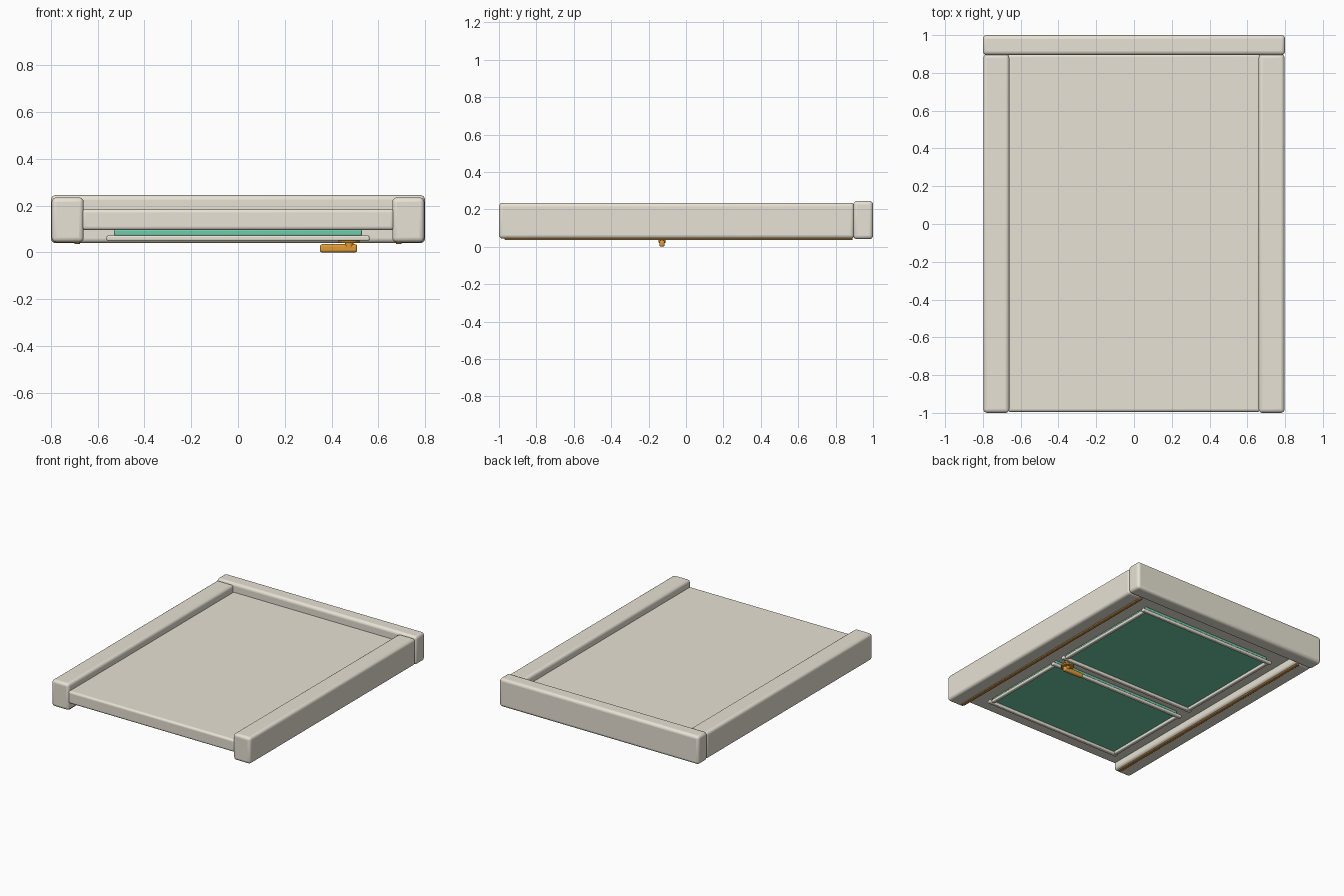
import bpy, bmesh
from math import radians

if "Cube" in bpy.data.objects:
    bpy.data.objects.remove(bpy.data.objects["Cube"])


def material(name, rgb):
    m = bpy.data.materials.new(name)
    m.diffuse_color = (*rgb, 1)
    m.use_nodes = True
    m.node_tree.nodes["Principled BSDF"].inputs["Base Color"].default_value = m.diffuse_color
    return m


CREAM = material("cream_paint", (0.80, 0.76, 0.66))
GREEN = material("green_panel", (0.16, 0.60, 0.40))
ORANGE = material("orange_metal", (0.75, 0.33, 0.04))
BROWN = material("brown_seal", (0.50, 0.24, 0.05))


def finish(ob, mat, bevel, segments=4):
    ob.data.materials.append(mat)
    if bevel:
        b = ob.modifiers.new("round_edges", 'BEVEL')
        b.width, b.segments, b.limit_method = bevel, segments, 'ANGLE'
    bpy.ops.object.select_all(action='DESELECT')
    ob.select_set(True)
    bpy.context.view_layer.objects.active = ob
    bpy.ops.object.shade_smooth_by_angle(angle=radians(35))
    return ob


def boxes(name, spans, mat, bevel=0.0, segments=4):
    """One object made of boxes, each given as (x0, x1, y0, y1, z0, z1)."""
    bm = bmesh.new()
    for x0, x1, y0, y1, z0, z1 in spans:
        vs = bmesh.ops.create_cube(bm, size=1)['verts']
        bmesh.ops.scale(bm, vec=(x1 - x0, y1 - y0, z1 - z0), verts=vs)
        bmesh.ops.translate(bm, vec=((x0 + x1) / 2, (y0 + y1) / 2, (z0 + z1) / 2), verts=vs)
    me = bpy.data.meshes.new(name)
    bm.to_mesh(me)
    bm.free()
    ob = bpy.data.objects.new(name, me)
    bpy.context.collection.objects.link(ob)
    return finish(ob, mat, bevel, segments)


def disc(name, r, x, y, z0, z1, mat, bevel):
    bpy.ops.mesh.primitive_cylinder_add(vertices=32, radius=r, depth=z1 - z0,
                                        location=(x, y, (z0 + z1) / 2))
    ob = bpy.context.object
    ob.name = name
    return finish(ob, mat, bevel, 2)


# Frame: two jambs with a seal strip along each, and the header
for side, s in (("left", -1), ("right", 1)):
    x0, x1 = sorted((s * 0.66, s * 0.797))
    boxes(side + "_jamb", [(x0, x1, -1, 0.9, 0.043, 0.235)], CREAM, 0.02)
    x0, x1 = sorted((s * 0.675, s * 0.70))
    boxes(side + "_seal", [(x0, x1, -0.97, 0.89, 0.036, 0.06)], BROWN, 0.004, 2)
boxes("header", [(-0.8, 0.8, 0.895, 1, 0.04, 0.245)], CREAM, 0.02)

# Door slab
boxes("door_slab", [(-0.668, 0.668, -0.995, 0.9, 0.095, 0.185)], CREAM, 0.015)

# Two inset panels, each framed by moulding on the underside
for name, y0, y1 in (("upper", -0.09, 0.77), ("lower", -0.86, -0.17)):
    boxes(name + "_panel", [(-0.53, 0.53, y0 + 0.012, y1 - 0.012, 0.07, 0.098)], GREEN, 0.006, 2)
    w = 0.026
    boxes(name + "_moulding", [
        (-0.562, 0.562, y0, y0 + w, 0.05, 0.072),
        (-0.562, 0.562, y1 - w, y1, 0.05, 0.072),
        (-0.55, -0.55 + w, y0 + w, y1 - w, 0.05, 0.072),
        (0.55 - w, 0.55, y0 + w, y1 - w, 0.05, 0.072)], CREAM, 0.006, 3)

# Lever handle with rosette and stem
disc("handle_rosette", 0.045, 0.475, -0.128, 0.04, 0.052, ORANGE, 0.004)
disc("handle_stem", 0.018, 0.475, -0.128, 0.02, 0.1, ORANGE, 0.002)
boxes("handle_lever", [(0.35, 0.51, -0.142, -0.114, 0, 0.035)], ORANGE, 0.01)
